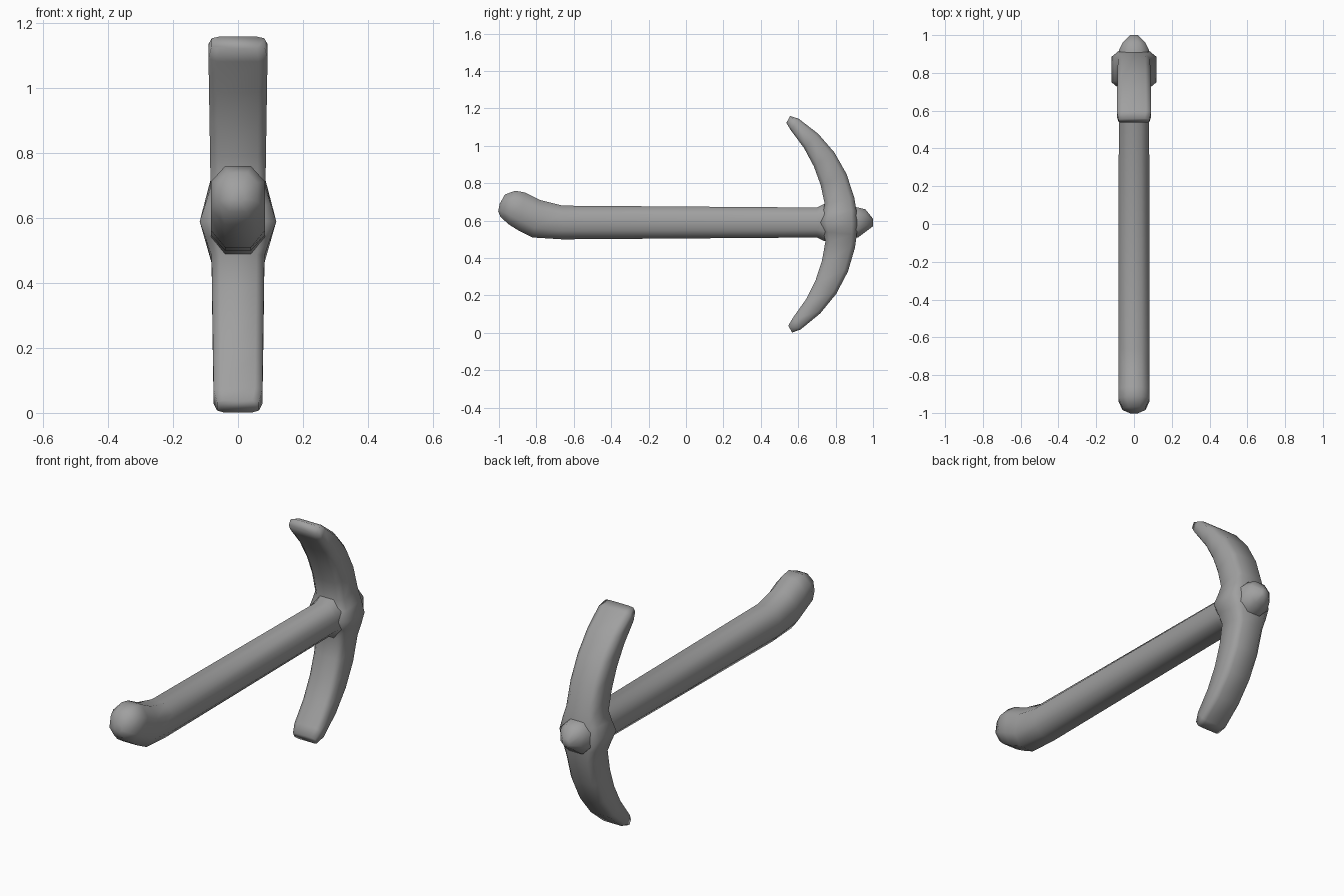
import bpy
import bmesh
from math import sin, cos
from mathutils import Vector

cube = bpy.data.objects.get("Cube")
if cube:
    bpy.data.objects.remove(cube, do_unlink=True)

grey = bpy.data.materials.new("plain grey")
grey.use_nodes = True
shade = 0.35
colour = (shade, shade, shade, 1)
grey.diffuse_color = colour
grey.node_tree.nodes["Principled BSDF"].inputs["Base Color"].default_value = colour


def loft(name, sections, corner):
    """Skin bevelled sections, each given by its centre, half-depth vector and half width."""
    quarter = [(1, -corner), (1, corner), (corner, 1), (-corner, 1)]
    outline = quarter + [(-across, -along) for across, along in quarter]
    bm = bmesh.new()
    rings = []
    for centre, arm, half_width in sections:
        side = Vector((half_width, 0, 0))
        rings.append([bm.verts.new(centre + side * across + arm * along)
                      for across, along in outline])
    for ring, following in zip(rings, rings[1:]):
        for i in range(len(outline)):
            bm.faces.new((ring[i - 1], ring[i], following[i], following[i - 1]))
    bm.faces.new(rings[0])
    bm.faces.new(rings[-1])
    bmesh.ops.recalc_face_normals(bm, faces=bm.faces)
    for face in bm.faces:
        face.smooth = True
    mesh = bpy.data.meshes.new(name)
    bm.to_mesh(mesh)
    bm.free()
    mesh.materials.append(grey)
    obj = bpy.data.objects.new(name, mesh)
    bpy.context.collection.objects.link(obj)


def handle_section(y, z, size):
    """Section of the handle; those on the upturned grip lean backwards."""
    lean = 0.2 if y < -0.7 else 0
    return Vector((0, y, z)), Vector((0, lean * size, size)), min(size, 0.083)


def head_section(angle, inset=0):
    """Section of the curved head: thick and wide at the hub, thin at the tips."""
    hub = max(0, 1 - abs(angle) / 0.2)
    outer = 0.67 - 0.01 * angle - inset
    thickness = 0.165 - 0.09 * angle ** 2 + 0.03 * hub - 2 * inset
    half_width = 0.083 + 0.008 * angle + 0.035 * hub - inset
    radial = Vector((0, cos(angle), sin(angle)))
    middle = Vector((0, 0.245, 0.59))
    return middle + radial * (outer - thickness / 2), radial * thickness / 2, half_width


# Handle: upturned grip, straight shaft, flare into the head, knob behind it
handle_path = [
    (-1, 0.67, 0.02), (-0.98, 0.68, 0.06), (-0.93, 0.67, 0.09),
    (-0.88, 0.65, 0.1), (-0.8, 0.61, 0.1), (-0.66, 0.59, 0.09),
    (0.7, 0.59, 0.08), (0.74, 0.59, 0.1), (0.8, 0.59, 0.1),
    (0.92, 0.59, 0.08), (0.96, 0.6, 0.06), (1, 0.59, 0.02),
]
loft("handle", [handle_section(*station) for station in handle_path], 0.48)

# Head: curved blade with closer sections around the hub and bevelled tips
tip = 1.07
angles = sorted([step / 5 for step in range(-5, 6)] + [-0.1, 0.1])
blade = [head_section(angle) for angle in angles]
loft("pick_head", [head_section(-tip, 0.01), *blade, head_section(tip, 0.01)], 0.7)
